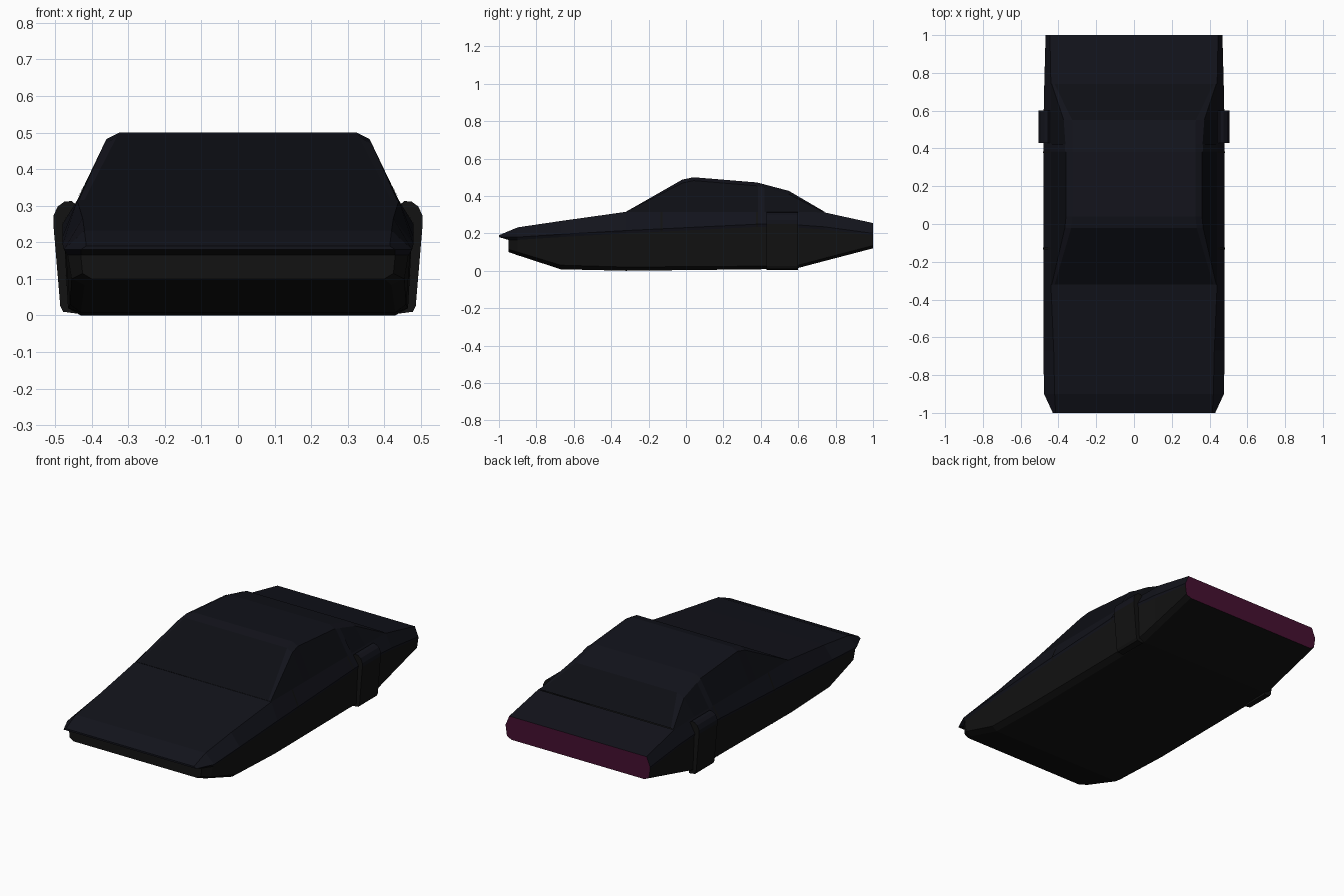
import bpy, bmesh

if "Cube" in bpy.data.objects:
    bpy.data.objects.remove(bpy.data.objects["Cube"])

def mat(name, c):
    m = bpy.data.materials.new(name)
    m.diffuse_color = (*c, 1)
    m.use_nodes = True
    m.node_tree.nodes["Principled BSDF"].inputs["Base Color"].default_value = m.diffuse_color
    return m

PAINT = mat("dark_blue_paint", (0.006, 0.0065, 0.011))
TRIM = mat("black_trim", (0.006, 0.006, 0.006))
GLASS = mat("dark_glass", (0.004, 0.0045, 0.007))
LAMP = mat("rear_lamp_maroon", (0.06, 0.005, 0.03))

def finish(name, bm, mats):
    bmesh.ops.remove_doubles(bm, verts=bm.verts, dist=1e-5)
    bmesh.ops.recalc_face_normals(bm, faces=bm.faces)
    me = bpy.data.meshes.new(name)
    bm.to_mesh(me)
    bm.free()
    for m in mats:
        me.materials.append(m)
    ob = bpy.data.objects.new(name, me)
    bpy.context.collection.objects.link(ob)
    return ob

def quad(bm, pts, mi):
    f = bm.faces.new([bm.verts.new(p) for p in pts])
    f.material_index = mi

def flip(p):
    return (-p[0], p[1], p[2])

def side_strips(bm, rings, mats):
    # mirrored skin between neighbouring half sections
    for a, b in zip(rings, rings[1:]):
        for i, mi in enumerate(mats):
            q = [a[i], a[i + 1], b[i + 1], b[i]]
            quad(bm, q, mi)
            quad(bm, [flip(p) for p in q], mi)

def bridge(bm, p, q, mi):
    quad(bm, [p, q, flip(q), flip(p)], mi)

# half sections: underside edge, sill, lower crease, upper crease, shoulder
def section(y, *xz):
    return [(x, y, z) for x, z in xz]

body = [
    section(-0.95, (.40, .10), (.425, .115), (.43, .165), (.43, .18), (.415, .19)),
    section(-0.90, (.42, .083), (.455, .10), (.466, .165), (.476, .18), (.42, .232)),
    section(-0.67, (.43, .008), (.46, .03), (.472, .18), (.48, .195), (.425, .266)),
    section(-0.32, (.43, .0), (.465, .02), (.475, .20), (.48, .215), (.44, .315)),
    section(0.40, (.43, .008), (.465, .025), (.475, .235), (.48, .25), (.44, .315)),
    section(0.60, (.43, .015), (.465, .03), (.473, .23), (.478, .245), (.44, .315)),
    section(0.74, (.43, .052), (.463, .067), (.47, .22), (.475, .235), (.44, .312)),
    section(1.0, (.43, .12), (.46, .135), (.468, .19), (.468, .20), (.445, .255)),
]
# overhanging nose lip
for i in (3, 4):
    x, y, z = body[0][i]
    body[0][i] = (x, -1.0, z)

# body shell
bm = bmesh.new()
side_strips(bm, body, (1, 1, 0, 0))
for n, (a, b) in enumerate(zip(body, body[1:])):
    bridge(bm, a[0], b[0], 1)
    if n not in (3, 4, 5):
        bridge(bm, a[4], b[4], 0)
for i in range(4):
    bridge(bm, body[0][i], body[0][i + 1], 1 if i < 3 else 0)
    bridge(bm, body[-1][i], body[-1][i + 1], 2)
finish("body_shell", bm, (PAINT, TRIM, LAMP))

# cabin: base, side window top, roof edge
def cabin_section(y, z, xu, xr):
    zb = 0.312 if y > .7 else 0.315
    return [(.44, y, zb), (xu, y, max(z - .018, zb)), (xr, y, z)]

cabin = [
    cabin_section(-0.32, .316, .435, .42),
    cabin_section(-0.02, .487, .366, .332),
    cabin_section(0.04, .50, .36, .325),
    cabin_section(0.38, .472, .36, .325),
    cabin_section(0.55, .427, .372, .327),
    cabin_section(0.74, .316, .435, .42),
]
bm = bmesh.new()
side_strips(bm, cabin, (1, 0))
for n, (a, b) in enumerate(zip(cabin, cabin[1:])):
    bridge(bm, a[2], b[2], 1 if n in (0, 4) else 0)
finish("cabin", bm, (PAINT, GLASS))

def at(rings, y):
    # interpolated section
    for a, b in zip(rings, rings[1:]):
        if a[0][1] <= y <= b[0][1]:
            t = (y - a[0][1]) / (b[0][1] - a[0][1])
            return [tuple(u + (v - u) * t for u, v in zip(p, q)) for p, q in zip(a, b)]

def band(name, rings, y0, y1, first, last, lift, m):
    # thin raised strip following the skin
    bm = bmesh.new()
    pair = [[(x + lift, y, z) for x, y, z in at(rings, y)[first:last]] for y in (y0, y1)]
    side_strips(bm, pair, (0,) * (last - first - 1))
    return finish(name, bm, (m,))

# door seams and centre pillars
band("front_door_seam", body, -.135, -.125, 1, 5, .002, TRIM)
band("rear_door_seam", body, .375, .385, 1, 5, .002, TRIM)
band("centre_pillars", cabin, .385, .42, 0, 3, .004, PAINT)

# rear wheel arch flares
outline = [(.44, .005), (.478, .01), (.486, .025), (.505, .25), (.505, .272),
           (.493, .298), (.475, .311), (.455, .313), (.44, .30)]
bm = bmesh.new()
for s in (-1, 1):
    face = bm.faces.new([bm.verts.new((s * x, .43, z)) for x, z in outline])
    ext = bmesh.ops.extrude_face_region(bm, geom=[face])["geom"]
    bmesh.ops.translate(bm, vec=(0, .17, 0), verts=[v for v in ext if isinstance(v, bmesh.types.BMVert)])
    for f in bm.faces:
        f.material_index = 1 if f.calc_center_median().z < .26 else 0
finish("rear_flares", bm, (PAINT, TRIM))
